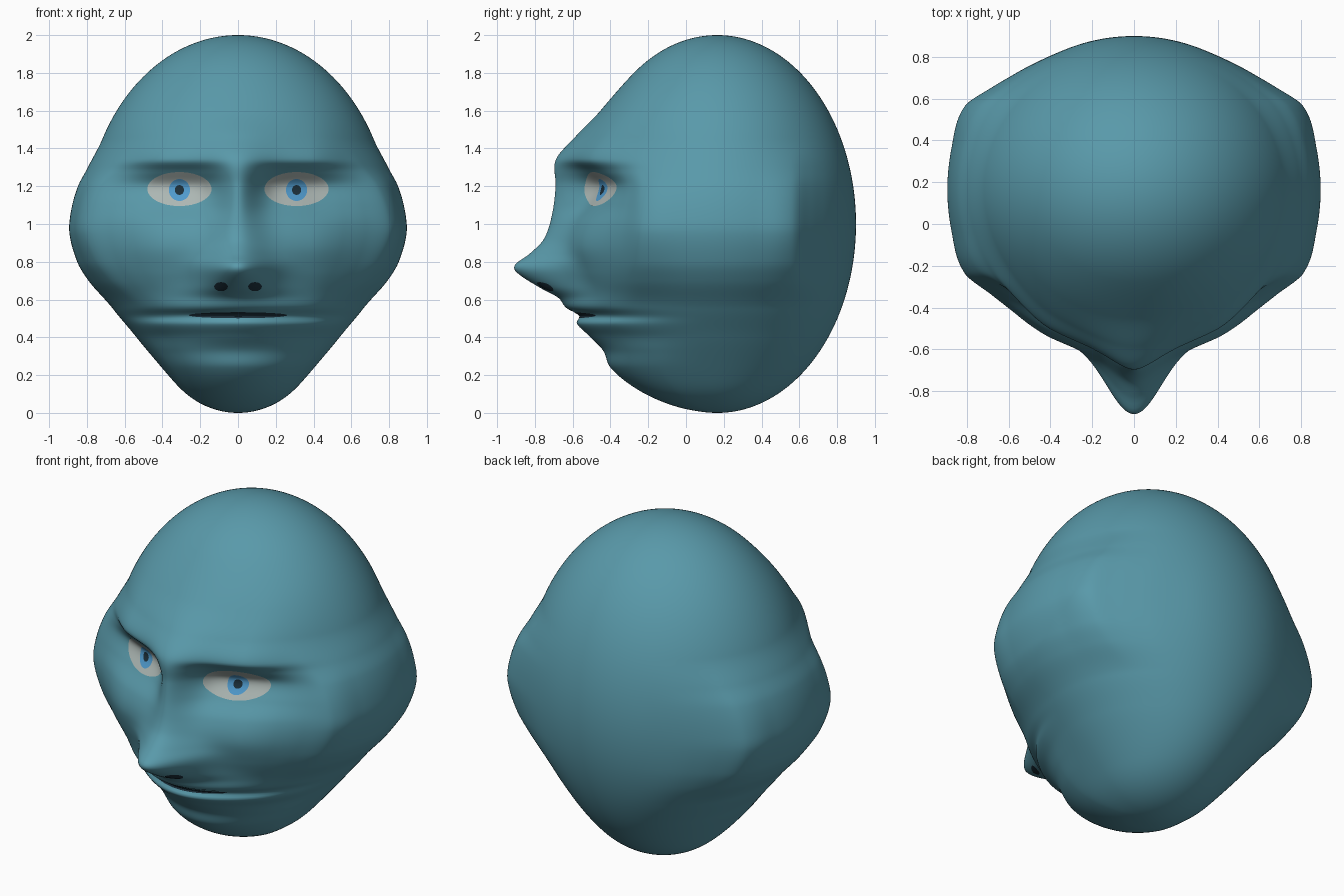
import bpy, bmesh, math
from mathutils import Vector
from mathutils.bvhtree import BVHTree

if "Cube" in bpy.data.objects:
    bpy.data.objects.remove(bpy.data.objects["Cube"])


def curve(pts):
    """Smooth (cubic Hermite) function through a few (position, value) points."""
    pts = sorted(pts)
    n = len(pts)
    tan = []
    for i in range(n):
        a, b = pts[max(i - 1, 0)], pts[min(i + 1, n - 1)]
        tan.append((b[1] - a[1]) / (b[0] - a[0]) if 0 < i < n - 1 else 0)

    def f(t):
        if t <= pts[0][0]:
            return pts[0][1]
        for i in range(n - 1):
            (x0, y0), (x1, y1) = pts[i], pts[i + 1]
            if t <= x1:
                h = x1 - x0
                s = (t - x0) / h
                return ((2*s**3 - 3*s*s + 1) * y0 + (s**3 - 2*s*s + s) * h * tan[i]
                        + (3*s*s - 2*s**3) * y1 + (s**3 - s*s) * h * tan[i + 1])
        return pts[-1][1]
    return f


def smooth(a, b, t):
    t = min(max((t - a) / (b - a), 0), 1)
    return t * t * (3 - 2 * t)


# Face relief, as forward push over an ellipsoid, by height
CENTRE = curve([(0, 0), (.03, .026), (.12, .066), (.24, .087), (.33, .058), (.41, .087),
                (.475, .118), (.515, .085), (.555, .14), (.61, .165), (.665, .25),
                (.745, .352), (.785, .352), (.84, .27), (.92, .185), (1.05, .14),
                (1.2, .135), (1.34, .163), (1.46, .10), (1.6, .03), (1.8, 0)])
WIDE = curve([(0, 0), (.12, .05), (.24, .065), (.33, .045), (.40, .02), (.47, .045),
              (.51, .015), (.56, .045), (.65, .045), (.75, .06), (.88, .075), (1.0, .04),
              (1.1, -.03), (1.2, -.065), (1.28, .01), (1.34, .08), (1.46, .05), (1.6, .02), (1.8, 0)])
RIDGE_WIDTH = curve([(.2, .25), (.55, .22), (.62, .17), (.7, .135), (.8, .12),
                     (.9, .1), (1.1, .085), (1.3, .1), (1.5, .15)])
# Jaw taper and the round swelling on each side
TAPER = curve([(0, .8), (.2, .77), (.4, .84), (.6, .95), (.8, 1), (2, 1)])
SIDE_Z = curve([(.55, 0), (.7, .45), (.8, .75), (.95, 1), (1.05, .93), (1.2, .65), (1.3, .3), (1.45, 0)])
SIDE_IN = curve([(0, .09), (.2, .10), (.4, .135)])
SIDE_OUT = curve([(.4, .135), (.49, .08), (.56, .04), (.68, 0)])


def head_point(lat, lon):
    z = 1 - math.cos(lat)
    r = math.sin(lat)
    front = math.cos(lon)
    x0 = .8 * r * math.sin(lon) * TAPER(z)
    y0 = .165 - .735 * r * front
    ax = abs(x0)
    w = WIDE(z)
    ridge = (CENTRE(z) - w) * math.exp(-ax * ax / (2 * RIDGE_WIDTH(z) ** 2))
    push = (w * (1 - smooth(.38, .72, ax)) + ridge) * smooth(0, .5, front)
    d = abs(y0 - .165)
    swell = (SIDE_IN(d) if d < .4 else SIDE_OUT(d)) * SIDE_Z(z)
    swell *= smooth(0, .45, ax)
    return (x0 + math.copysign(swell, x0), y0 - push, z)


def material(name, rgb):
    m = bpy.data.materials.new(name)
    m.diffuse_color = (*rgb, 1)
    m.use_nodes = True
    m.node_tree.nodes["Principled BSDF"].inputs["Base Color"].default_value = m.diffuse_color
    return m


def finish(bm, name, mat):
    me = bpy.data.meshes.new(name)
    for f in bm.faces:
        f.smooth = True
    bm.to_mesh(me)
    bm.free()
    me.materials.append(mat)
    ob = bpy.data.objects.new(name, me)
    bpy.context.collection.objects.link(ob)
    return ob


# Head: closed lat/long shell, with columns crowded toward the face
NLON, NLAT = 320, 240
bm = bmesh.new()
bottom = bm.verts.new((0, .165, 0))
top = bm.verts.new((0, .165, 2))
rows = []
for i in range(1, NLAT):
    lat = math.pi * i / NLAT
    row = []
    for j in range(NLON):
        t = 2 * math.pi * j / NLON - math.pi
        row.append(bm.verts.new(head_point(lat, t - .45 * math.sin(t))))
    rows.append(row)
for j in range(NLON):
    k = (j + 1) % NLON
    bm.faces.new((bottom, rows[0][k], rows[0][j]))
    bm.faces.new((top, rows[-1][j], rows[-1][k]))
    for a, b in zip(rows, rows[1:]):
        bm.faces.new((a[j], a[k], b[k], b[j]))
bmesh.ops.recalc_face_normals(bm, faces=bm.faces)
surface = BVHTree.FromBMesh(bm)
finish(bm, "head", material("teal_skin", (.10, .32, .40)))


def patch(name, cx, cz, rx, rz, lift, mat, rings=8, n=48):
    """Thin elliptical patch laid over the face."""
    bm = bmesh.new()

    def vert(x, z):
        hit = surface.ray_cast(Vector((x, -3, z)), Vector((0, 1, 0)))[0]
        return bm.verts.new((x, hit.y - lift, z))
    c = vert(cx, cz)
    loops = [[vert(cx + rx * r / rings * math.cos(2 * math.pi * a / n),
                   cz + rz * r / rings * math.sin(2 * math.pi * a / n))
              for a in range(n)] for r in range(1, rings + 1)]
    for a in range(n):
        b = (a + 1) % n
        bm.faces.new((c, loops[0][a], loops[0][b]))
        for p, q in zip(loops, loops[1:]):
            bm.faces.new((p[a], q[a], q[b], p[b]))
    finish(bm, name, mat)


white = material("eye_white", (.42, .48, .46))
blue = material("iris_blue", (.08, .33, .62))
dark = material("dark", (.012, .03, .045))

# Eyes and nostrils, mirrored
for side, s in (("left", -1), ("right", 1)):
    patch(side + "_eye_white", s * .31, 1.185, .17, .09, .003, white)
    patch(side + "_iris", s * .31, 1.18, .056, .058, .005, blue)
    patch(side + "_pupil", s * .31, 1.18, .024, .026, .007, dark)
    patch(side + "_nostril", s * .09, .668, .036, .024, .004, dark)

# Mouth opening
patch("mouth", 0, .517, .26, .016, .003, dark)
